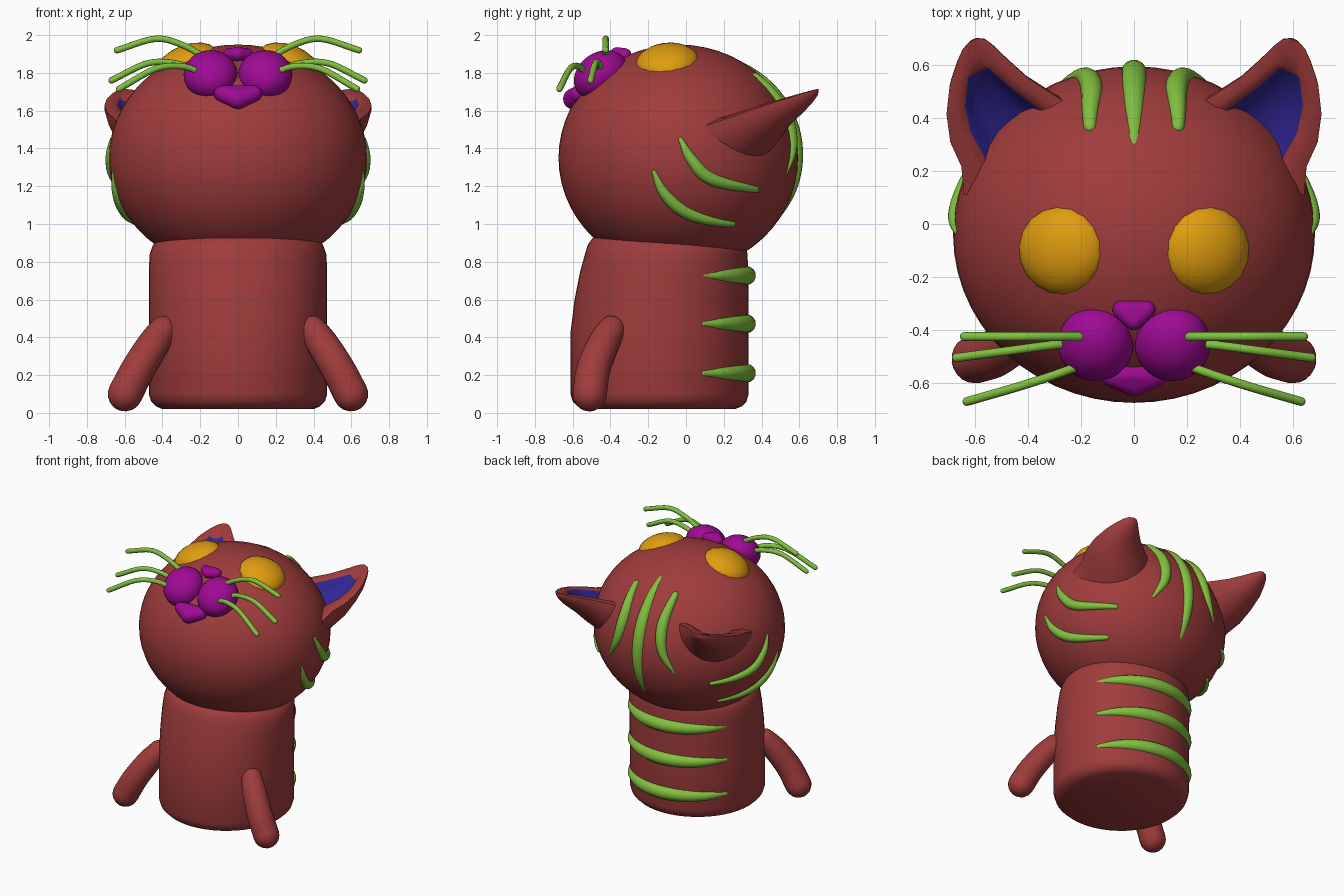
import bpy, bmesh
from math import sin, cos, pi, sqrt, radians
from mathutils import Vector as V, Matrix

if "Cube" in bpy.data.objects:
    bpy.data.objects.remove(bpy.data.objects["Cube"])


def material(name, rgb):
    m = bpy.data.materials.new(name)
    m.diffuse_color = (*rgb, 1)
    m.use_nodes = True
    m.node_tree.nodes["Principled BSDF"].inputs["Base Color"].default_value = m.diffuse_color
    return m


RED = material("red", (0.35, 0.045, 0.045))
BLUE = material("blue", (0.03, 0.02, 0.30))
GREEN = material("green", (0.22, 0.53, 0.05))
ORANGE = material("orange", (0.75, 0.34, 0.005))
PURPLE = material("purple", (0.35, 0.003, 0.30))
HEAD_C, HEAD_R = V((0, -0.04, 1.35)), V((0.683, 0.635, 0.6))


def finish(name, bm, mats, mirror=False, angle=50):
    bmesh.ops.recalc_face_normals(bm, faces=bm.faces)
    me = bpy.data.meshes.new(name)
    bm.to_mesh(me)
    bm.free()
    for m in mats:
        me.materials.append(m)
    me.shade_smooth()
    me.set_sharp_from_angle(angle=radians(angle))
    ob = bpy.data.objects.new(name, me)
    bpy.context.collection.objects.link(ob)
    if mirror:
        ob.modifiers.new("mirror", 'MIRROR').use_clip = False
        ob.modifiers["mirror"].use_mirror_merge = False
    return ob


def loft(rings, blue=None):
    bm = bmesh.new()
    vs = [[bm.verts.new(p) for p in r] for r in rings]
    n = len(rings[0])
    for i in range(len(vs) - 1):
        for j in range(n):
            k = (j + 1) % n
            f = bm.faces.new((vs[i][j], vs[i][k], vs[i + 1][k], vs[i + 1][j]))
            f.material_index = int(bool(blue and blue(i, j)))
    bm.faces.new(vs[0])
    bm.faces.new(vs[-1])
    return bm


def ellipsoid(name, loc, radii, mat, rot=None, mirror=False, seg=32):
    bm = bmesh.new()
    bmesh.ops.create_uvsphere(bm, u_segments=seg, v_segments=seg // 2, radius=1)
    m = Matrix.Translation(loc) @ (rot or Matrix()) @ Matrix.Diagonal((*radii, 1))
    bm.transform(m)
    return finish(name, bm, [mat], mirror)


def blob(name, balls, mat):
    """Rounded solid: the hull around a few balls."""
    bm = bmesh.new()
    for x, y, z, r in balls:
        bmesh.ops.create_icosphere(bm, subdivisions=3, radius=r,
                                   matrix=Matrix.Translation((x, y, z)))
    res = bmesh.ops.convex_hull(bm, input=bm.verts)
    junk = {g for g in res["geom_interior"] + res["geom_unused"]
            if isinstance(g, bmesh.types.BMVert)}
    bmesh.ops.delete(bm, geom=list(junk), context='VERTS')
    return finish(name, bm, [mat])


def spline(pts, n):
    pts = [V(p) for p in pts]
    ext = [2 * pts[0] - pts[1]] + pts + [2 * pts[-1] - pts[-2]]
    out = []
    for i in range(n + 1):
        u = i / n * (len(pts) - 1)
        k = min(int(u), len(pts) - 2)
        t = u - k
        a, b, c, d = ext[k:k + 4]
        out.append(0.5 * (2 * b + (c - a) * t + (2 * a - 5 * b + 4 * c - d) * t ** 2
                          + (3 * b - a - 3 * c + d) * t ** 3))
    return out


def tube(name, pts, radii, mat, mirror=False, n=24, seg=14, fit=None):
    """Round-ended tube along a smooth path with varying radius."""
    path = spline(pts, n)
    rad = [v.x for v in spline([(r, 0, 0) for r in radii], n)]
    if fit:
        path = [on_head(p, fit) for p in path]
    first, last = (path[0] - path[1]).normalized(), (path[-1] - path[-2]).normalized()
    caps = (0.98, 0.85, 0.6, 0.3)
    p = [path[0] + first * rad[0] * c for c in caps] + path
    p += [path[-1] + last * rad[-1] * c for c in reversed(caps)]
    r = [rad[0] * sqrt(1 - c * c) for c in caps] + rad
    r += [rad[-1] * sqrt(1 - c * c) for c in reversed(caps)]
    tan = [(p[min(i + 1, len(p) - 1)] - p[max(i - 1, 0)]).normalized() for i in range(len(p))]
    side = tan[0].orthogonal().normalized()
    rings = []
    for c, t, q in zip(p, tan, r):
        side = (side - t * side.dot(t)).normalized()
        up = t.cross(side)
        rings.append([c + q * (cos(2 * pi * j / seg) * side + sin(2 * pi * j / seg) * up)
                      for j in range(seg)])
    return finish(name, loft(rings), [mat], mirror)


def on_head(p, k):
    d = V(p) - HEAD_C
    e = V((d.x / HEAD_R.x, d.y / HEAD_R.y, d.z / HEAD_R.z)).length
    return HEAD_C + d * (k / e)


# Body: rounded cylinder whose front leans back toward the neck
profile = [(0.02, -0.14, 0.40, 0.40), (0.035, -0.14, 0.435, 0.435), (0.06, -0.14, 0.46, 0.46),
           (0.1, -0.14, 0.472, 0.472), (0.42, -0.14, 0.472, 0.472), (0.6, -0.13, 0.472, 0.46),
           (0.75, -0.115, 0.472, 0.445), (0.84, -0.105, 0.468, 0.43),
           (0.89, -0.1, 0.45, 0.42), (0.925, -0.1, 0.41, 0.395), (0.94, -0.1, 0.3, 0.3)]
finish("body", loft([[(rx * cos(a * pi / 24), cy + ry * sin(a * pi / 24), z) for a in range(48)]
                     for z, cy, rx, ry in profile]), [RED])

# Head
ellipsoid("head", HEAD_C, HEAD_R, RED, seg=56)

# Arms
tube("arms", [(0.395, -0.395, 0.44), (0.45, -0.44, 0.36), (0.53, -0.49, 0.23), (0.598, -0.51, 0.1)],
     (0.075, 0.085, 0.09, 0.092), RED, True, seg=20)

# Ears: half cones with a hollow coloured front
base, tip = V((0.425, 0.32, 1.58)), V((0.605, 0.685, 1.71))
axis = (tip - base).normalized()
side = V((-0.37, 0.32, 0.085)).normalized()
back = side.cross(axis).normalized()
side = axis.cross(back).normalized()
# along, half width, back depth, hollow width, hollow depth
sections = [(-0.25, 0.29, 0.27, 0.62, 0.10), (0, 0.25, 0.25, 0.62, 0.10),
            (0.25, 0.215, 0.20, 0.60, 0.09), (0.5, 0.168, 0.14, 0.54, 0.06),
            (0.72, 0.122, 0.10, 0.36, 0.02), (0.77, 0.11, 0.09, 0.3, 0.0),
            (0.9, 0.075, 0.06, 0.3, 0.0), (0.98, 0.048, 0.036, 0.3, 0.0),
            (1.02, 0.018, 0.015, 0.3, 0.0)]
ARC = 16
rings = []
for t, w, d, q, h in sections:
    c = base.lerp(tip, t) - side * 0.045 * sin(pi * max(t, 0))
    sec = [(w * cos(pi * j / ARC), d * sin(pi * j / ARC)) for j in range(ARC + 1)]
    lip = (1 + q) / 2
    sec += [(-lip * w, -0.06 * w), (-q * w, 0), (-0.8 * q * w, 0.6 * h), (-0.4 * q * w, h),
            (0.4 * q * w, h), (0.8 * q * w, 0.6 * h), (q * w, 0), (lip * w, -0.06 * w)]
    rings.append([c + side * u + back * v for u, v in sec])
finish("ears", loft(rings, lambda i, j: i < 4 and ARC + 2 <= j < ARC + 7), [RED, BLUE], True)

# Eyes
tilt = V((0.355, -0.09, 0.93)).to_track_quat('Z', 'Y').to_matrix().to_4x4()
ellipsoid("eyes", (0.268, -0.098, 1.848), (0.172, 0.176, 0.1), ORANGE, tilt, True, 18)

# Muzzle, nose and lower lip
ellipsoid("muzzle", (0.145, -0.452, 1.79), (0.143, 0.152, 0.118), PURPLE,
          Matrix.Rotation(radians(35), 4, 'X'), True)
blob("nose", [(-0.045, -0.325, 1.895, 0.036), (0.045, -0.325, 1.895, 0.036),
              (0, -0.365, 1.9, 0.036)], PURPLE)
blob("lower_lip", [(-0.085, -0.57, 1.69, 0.043), (0.085, -0.57, 1.69, 0.043),
                   (0, -0.595, 1.662, 0.056)], PURPLE)

# Whiskers
whiskers = {"upper": [(0.17, -0.425, 1.88), (0.3, -0.425, 1.95), (0.44, -0.425, 1.98), (0.64, -0.425, 1.92)],
            "middle": [(0.22, -0.45, 1.81), (0.33, -0.46, 1.85), (0.48, -0.48, 1.85), (0.67, -0.505, 1.76)],
            "lower": [(0.19, -0.53, 1.80), (0.3, -0.57, 1.835), (0.44, -0.615, 1.82), (0.63, -0.67, 1.715)]}
for key, pts in whiskers.items():
    tube(key + "_whiskers", pts, (0.017,) * 4, GREEN, True, seg=10)

# Head stripes
tube("centre_stripe", [(0, 0.21, 1.92), (0, 0.45, 1.75), (0, 0.58, 1.5), (0, 0.6, 1.2), (0, 0.46, 0.97)],
     (0.01, 0.038, 0.05, 0.04, 0.012), GREEN, fit=0.965, n=32)
tube("back_stripes", [(0.175, 0.39, 1.80), (0.165, 0.53, 1.6), (0.2, 0.585, 1.42), (0.275, 0.54, 1.27)],
     (0.025, 0.042, 0.035, 0.012), GREEN, True, fit=0.985)
tube("upper_cheek_stripes", [(0.68, -0.03, 1.45), (0.67, 0.03, 1.34), (0.65, 0.14, 1.235), (0.5, 0.39, 1.175)],
     (0.012, 0.03, 0.034, 0.018), GREEN, True, fit=0.99)
tube("lower_cheek_stripes", [(0.66, -0.17, 1.275), (0.63, -0.11, 1.16), (0.58, 0.01, 1.06), (0.46, 0.25, 0.995)],
     (0.012, 0.03, 0.034, 0.018), GREEN, True, fit=0.99)

# Body stripes around the back
for i, z in enumerate((0.21, 0.472, 0.727)):
    arc = [(0.46 * cos(radians(a)), -0.14 + 0.46 * sin(radians(a)), z) for a in range(30, 151, 15)]
    tube(f"body_stripe_{i + 1}", arc, (0.018, 0.032, 0.042, 0.048, 0.05, 0.048, 0.042, 0.032, 0.018),
         GREEN, n=32)
